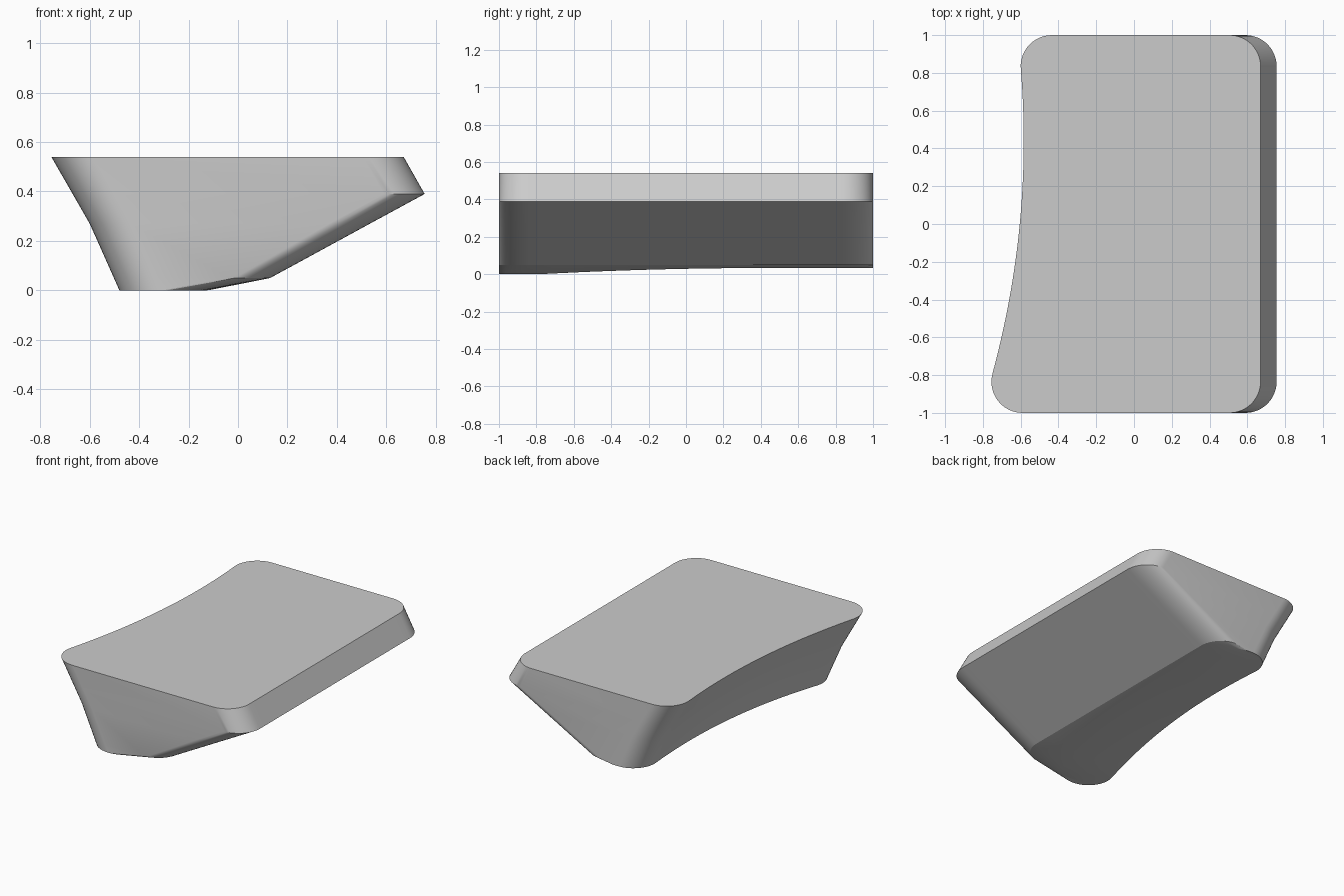
import bpy, bmesh, math
from math import cos, sin, radians

default = bpy.data.objects.get("Cube")
if default:
    bpy.data.objects.remove(default, do_unlink=True)

RADIUS = 0.165      # corner rounding in plan
END = 1 - RADIUS    # y of the corner centres
ARC_STEPS = 12
SIDE_STEPS = 28


def bow(y):
    """Sideways offset of the concave side along the length."""
    return 0.17 - 0.109 * (y - 0.45) ** 2


def arc(cx, cy, start, stop):
    pts = []
    for i in range(ARC_STEPS + 1):
        a = radians(start + (stop - start) * i / ARC_STEPS)
        pts.append((cx + RADIUS * cos(a), cy + RADIUS * sin(a)))
    return pts


def side(x, sign, curved):
    """One long side with its two rounded corners, from front to back."""
    front_turn, back_turn = (15.5, 4.6) if curved else (0, 0)
    front_x = x - sign * RADIUS
    back_x = front_x + (0.155 if curved else 0)
    if sign < 0:
        front = arc(front_x, -END, 270, 180 - front_turn)
        back = arc(back_x, END, 180 + back_turn, 90)
    else:
        front = arc(front_x, -END, -90, -front_turn)
        back = arc(back_x, END, back_turn, 90)
        if curved:   # this side bows inward, so its corners turn the other way
            front = arc(front_x, -END, -90, -front_turn)
            back = arc(back_x, END, -back_turn, 90)
    y0, y1 = front[-1][1], back[0][1]
    x0, x1 = front[-1][0], back[0][0]
    middle = []
    for i in range(1, SIDE_STEPS):
        t = i / SIDE_STEPS
        y = y0 + (y1 - y0) * t
        px = x0 + (x1 - x0) * t
        if curved:
            chord = bow(y0) + (bow(y1) - bow(y0)) * t
            px += bow(y) - chord
        middle.append((px, y))
    return front + middle + back


def foot_height(y):
    """The foot lifts slightly toward the back, following the bow."""
    return max(0, 0.2 * (bow(max(-0.79, min(0.45, y))) - 0.003))


# Body: levels of (height, concave side x, straight side x)
levels = [(0.05, -0.502, 0.13), (0.27, -0.60, 0.534),
          (0.39, -0.669, 0.755), (0.54, -0.755, 0.67)]

bm = bmesh.new()


def add_side(points, height):
    return [bm.verts.new((x, y, height(y))) for x, y in points]


# Foot contour: both sides follow the bow
foot_left = [(x - 0.444 * foot_height(y), y) for x, y in side(-0.48, -1, True)]
rings = [(add_side(foot_left, foot_height),
          add_side(side(-0.14, 1, True), foot_height))]
for z, left_x, right_x in levels:
    rings.append((add_side(side(left_x, -1, True), lambda y: z),
                  add_side(side(right_x, 1, False), lambda y: z)))

# Walls between neighbouring contours
loops = [left + right[::-1] for left, right in rings]
for low, high in zip(loops, loops[1:]):
    n = len(low)
    for i in range(n):
        j = (i + 1) % n
        bm.faces.new((low[i], low[j], high[j], high[i]))

# Flat top and gently twisted foot
bm.faces.new(loops[-1])
left, right = rings[0]
for i in range(len(left) - 1):
    bm.faces.new((left[i], left[i + 1], right[i + 1], right[i]))

bmesh.ops.recalc_face_normals(bm, faces=bm.faces)
mesh = bpy.data.meshes.new("wedge_body")
bm.to_mesh(mesh)
bm.free()

body = bpy.data.objects.new("wedge_body", mesh)
bpy.context.collection.objects.link(body)

# Plain grey finish
grey = bpy.data.materials.new("light_grey")
grey.use_nodes = True
colour = (0.6, 0.6, 0.6, 1)
grey.diffuse_color = colour
grey.node_tree.nodes["Principled BSDF"].inputs["Base Color"].default_value = colour
mesh.materials.append(grey)

bpy.ops.object.select_all(action='DESELECT')
body.select_set(True)
bpy.context.view_layer.objects.active = body
bpy.ops.object.shade_smooth_by_angle(angle=radians(15))
